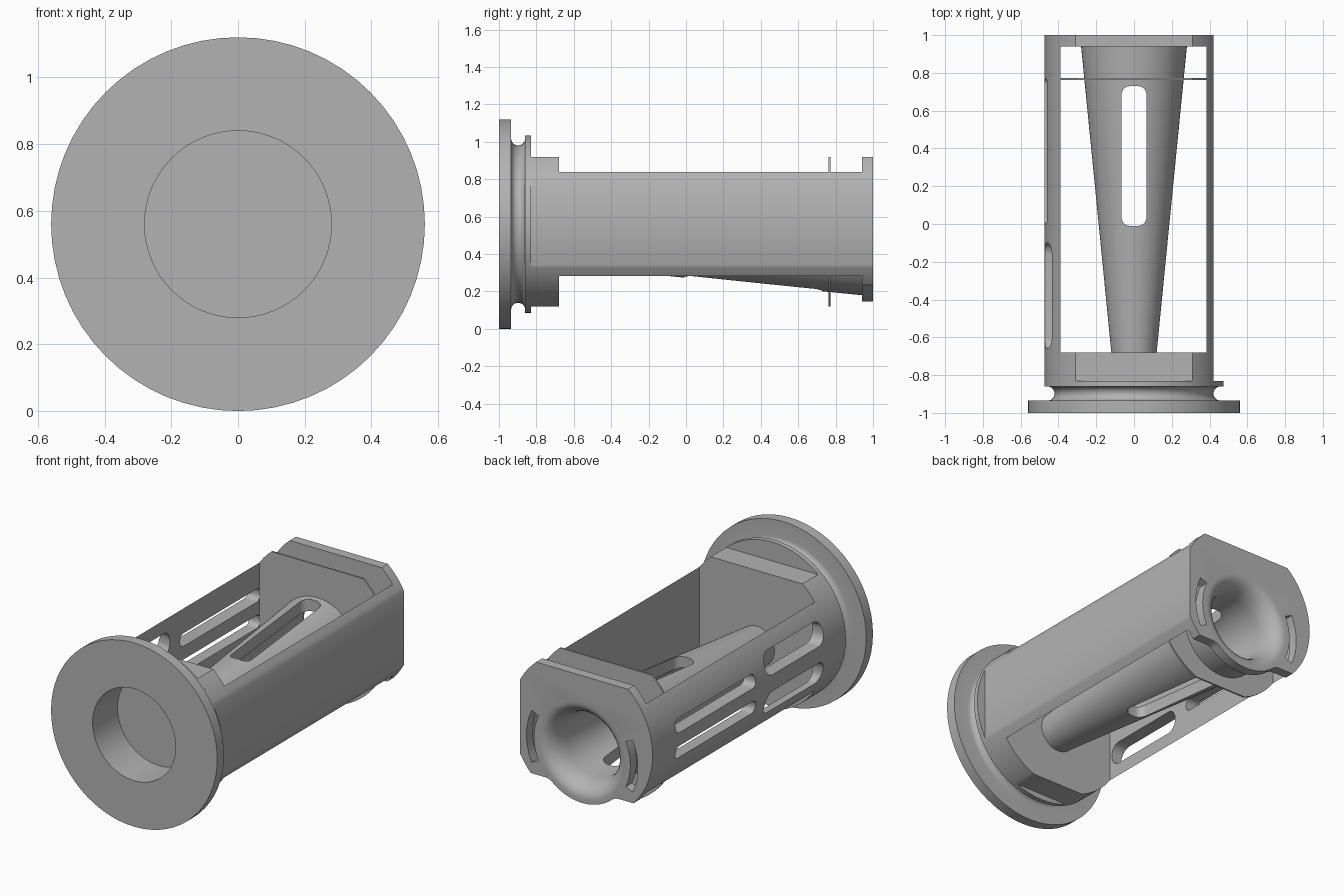
import bpy, bmesh, math
from mathutils import Vector

if "Cube" in bpy.data.objects:
    bpy.data.objects.remove(bpy.data.objects["Cube"])

CZ = 0.56      # height of the main axis
FZ = 0.46      # height of the funnel axis
R = 0.475      # body radius

gray = bpy.data.materials.new("plain gray")
gray.diffuse_color = (0.45, 0.45, 0.45, 1)
gray.use_nodes = True
gray.node_tree.nodes["Principled BSDF"].inputs["Base Color"].default_value = gray.diffuse_color


def finish(name, bm):
    bmesh.ops.remove_doubles(bm, verts=bm.verts, dist=1e-6)
    bmesh.ops.recalc_face_normals(bm, faces=bm.faces)
    me = bpy.data.meshes.new(name)
    bm.to_mesh(me)
    bm.free()
    me.materials.append(gray)
    ob = bpy.data.objects.new(name, me)
    bpy.context.collection.objects.link(ob)
    return ob


def prism(name, pts, lo, hi, axis="y"):
    """Extrude a 2D outline along one axis."""
    place = {"x": lambda p, d: (d, p[0], p[1]),
             "y": lambda p, d: (p[0], d, p[1]),
             "z": lambda p, d: (p[0], p[1], d)}[axis]
    bm = bmesh.new()
    f = bm.faces.new([bm.verts.new(place(p, lo)) for p in pts])
    ext = bmesh.ops.extrude_face_region(bm, geom=[f])["geom"]
    move = Vector(place((0, 0), hi - lo))
    bmesh.ops.translate(bm, vec=move, verts=[g for g in ext if isinstance(g, bmesh.types.BMVert)])
    return finish(name, bm)


def revolve(name, profile, z, n=64):
    """Revolve (radius, y) points around an axis along y; the ends are capped."""
    bm = bmesh.new()
    rings = [[bm.verts.new((r * math.cos(2 * math.pi * i / n), y, z + r * math.sin(2 * math.pi * i / n)))
              for i in range(n)] for r, y in profile]
    for a, b in zip(rings, rings[1:]):
        for i in range(n):
            j = (i + 1) % n
            bm.faces.new((a[i], a[j], b[j], b[i]))
    bm.faces.new(rings[0])
    bm.faces.new(rings[-1])
    return finish(name, bm)


def clip(pts, nx, nz, d):
    """Keep the side of the outline where nx*x + nz*z <= d."""
    out = []
    for p, q in zip(pts, pts[1:] + pts[:1]):
        a, b = nx * p[0] + nz * p[1] - d, nx * q[0] + nz * q[1] - d
        if a <= 0:
            out.append(p)
        if a * b < 0:
            t = a / (a - b)
            out.append((p[0] + t * (q[0] - p[0]), p[1] + t * (q[1] - p[1])))
    return out


def arc(cx, cy, r, a0, a1, n):
    return [(cx + r * math.cos(math.radians(a0 + (a1 - a0) * i / n)),
             cy + r * math.sin(math.radians(a0 + (a1 - a0) * i / n))) for i in range(n + 1)]


def rounded(u0, u1, v0, v1, r):
    return (arc(u1 - r, v0 + r, r, -90, 0, 6) + arc(u1 - r, v1 - r, r, 0, 90, 6)
            + arc(u0 + r, v1 - r, r, 90, 180, 6) + arc(u0 + r, v0 + r, r, 180, 270, 6))


def cut(ob, cutters):
    for c in cutters:
        m = ob.modifiers.new("cut", "BOOLEAN")
        m.operation, m.solver, m.object = "DIFFERENCE", "EXACT", c
        bpy.context.view_layer.objects.active = ob
        bpy.ops.object.modifier_apply(modifier=m.name)


circle = arc(0, CZ, R, 0.9, 360.9, 96)[:-1]
body = clip(circle, 1, 0, 0.42)
block = clip(clip(body, 0, 1, 0.92), 0, -1, -0.12)

# Cutters: pocket, funnel bore, slots
pocket = revolve("pocket_cutter", [(0.28, -1.1), (0.28, -0.76)], CZ)
flare = [(0.2 + 0.09 * (1 - math.cos(t)), 0.86 + 0.14 * math.sin(t))
         for t in [math.pi / 2 * i / 10 for i in range(11)]]
bore = revolve("bore_cutter", [(0.06, -0.66)] + flare + [(0.29, 1.05)], FZ)
funnel_slot = prism("funnel_slot_cutter", rounded(-0.066, 0.066, -0.01, 0.73, 0.045), 0, 1, "z")
wall_slots = [prism("wall_slot_cutter", rounded(y0, y1, CZ + s * c - h, CZ + s * c + h, h * 0.85), -0.6, -0.3, "x")
              for s in (-1, 1) for y0, y1, c, h in ((-0.66, -0.1, 0.12, 0.07), (0, 0.77, 0.08, 0.04))]
kidneys = [prism("kidney_cutter", arc(0, FZ, 0.375, a - 25, a + 25, 12) + arc(0, FZ, 0.325, a + 25, a - 25, 12),
                 0.9, 1.1) for a in (0, 180)]
helpers = [pocket, bore, funnel_slot] + wall_slots + kidneys

# Flange, rounded groove and collar
groove = [(r, y) for y, r in arc(-0.8975, 0.458, 0.0375, 180, 360, 12)]
flange = revolve("flange", [(0.56, -1), (0.56, -0.935)] + groove + [(R, -0.86), (R, -0.83)], CZ)
front_block = prism("front_block", block, -0.83, -0.68)
for ob in (flange, front_block):
    cut(ob, [pocket])

# Side walls
right_wall = prism("right_wall", clip(body, -1, 0, -0.385), -0.68, 0.94)
left_wall = prism("left_wall", clip(body, 1, 0, -0.39), -0.68, 0.94)
cut(left_wall, wall_slots)

# Thin bulkhead
bulkhead = prism("bulkhead", clip(clip(block, 1, 0, 0.386), -1, 0, 0.391), 0.763, 0.773)

# Back plate with a filleted bulge below the funnel
outline = clip(clip(body, 0, 1, 0.92), 0, -1, -0.235)
start = max((i for i, p in enumerate(outline) if p[1] < 0.2351), key=lambda i: outline[i][0])
outline = outline[start:] + outline[:start]
f, rb = 0.08, 0.315
dz = FZ - 0.235 + f
fx = math.sqrt((rb + f) ** 2 - dz ** 2)
ang = math.degrees(math.atan2(dz, fx))
outline += arc(-fx, 0.235 - f, f, 90, ang, 6)
outline += arc(0, FZ, rb, 180 + ang, 360 - ang, 24)[1:-1]
outline += arc(fx, 0.235 - f, f, 180 - ang, 90, 6)
back_plate = prism("back_plate", outline, 0.94, 1)

# Tapered funnel
funnel = revolve("funnel", [(0.12, -0.68), (0.28, 0.94)], FZ)
cut(funnel, [bore, funnel_slot])
cut(bulkhead, [bore])
cut(back_plate, [bore] + kidneys)

for h in helpers:
    bpy.data.objects.remove(h)

# Smooth shading with sharp edges
bpy.ops.object.select_all(action="DESELECT")
for ob in bpy.data.objects:
    ob.select_set(True)
bpy.context.view_layer.objects.active = flange
bpy.ops.object.shade_smooth_by_angle(angle=math.radians(30))
